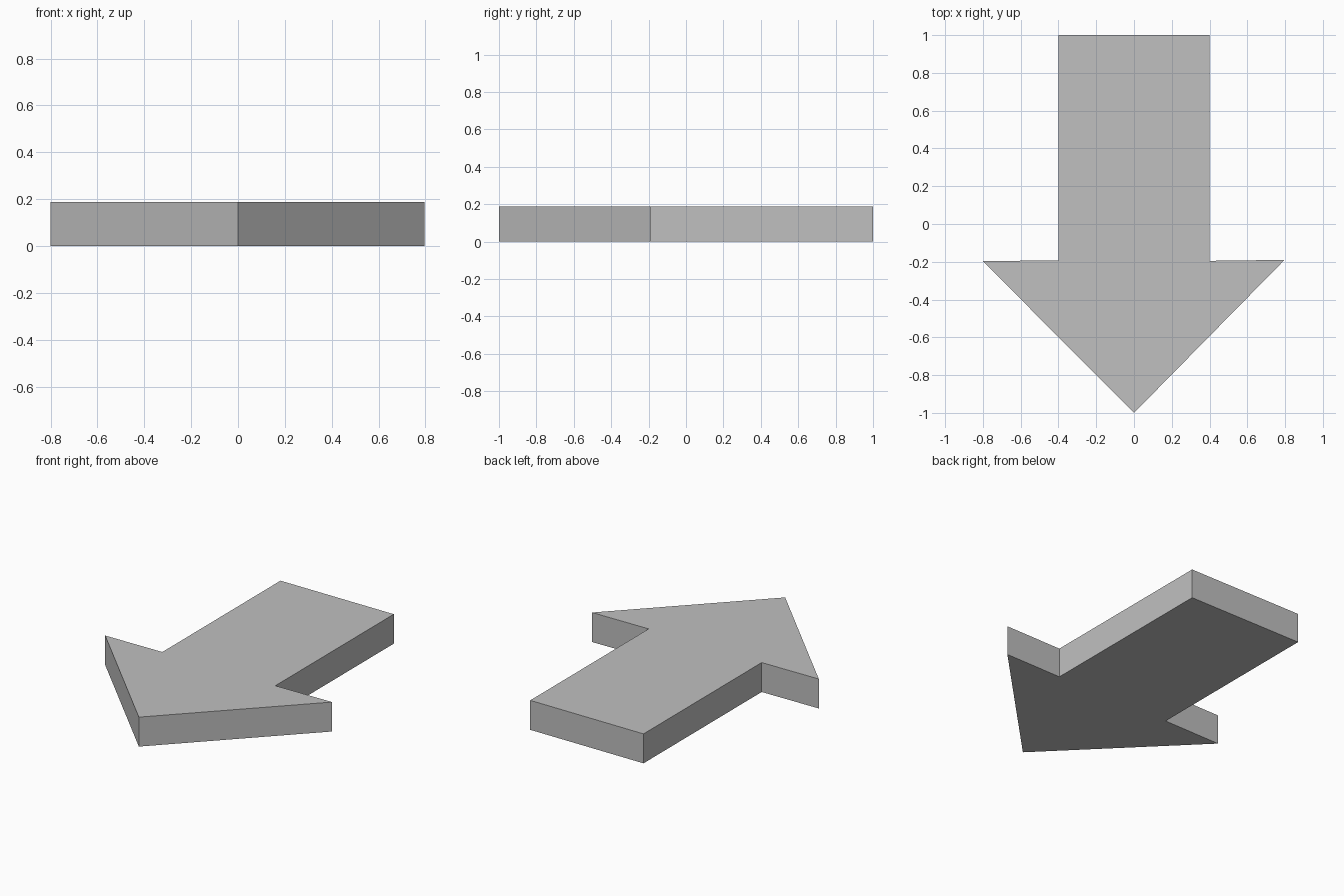
import bpy
import bmesh

cube = bpy.data.objects.get("Cube")
if cube:
    bpy.data.objects.remove(cube, do_unlink=True)

# Plain grey material
grey = bpy.data.materials.new("light_grey")
grey.use_nodes = True
colour = (0.527, 0.527, 0.527, 1.0)
grey.diffuse_color = colour
grey.node_tree.nodes["Principled BSDF"].inputs["Base Color"].default_value = colour

THICKNESS = 0.188

# Arrow outline: tip at the front, shaft running to the back
outline = [
    (0, -1),
    (0.797, -0.19), (0.4, -0.195),
    (0.4, 1), (-0.4, 1),
    (-0.4, -0.192), (-0.8, -0.197),
]

# Flat outline extruded upward into a solid slab
bm = bmesh.new()
base = bm.faces.new([bm.verts.new((x, y, 0)) for x, y in outline])
top = bmesh.ops.extrude_face_region(bm, geom=[base], use_keep_orig=True)["geom"]
bmesh.ops.translate(
    bm, vec=(0, 0, THICKNESS),
    verts=[v for v in top if isinstance(v, bmesh.types.BMVert)])
bmesh.ops.recalc_face_normals(bm, faces=bm.faces)

mesh = bpy.data.meshes.new("arrow")
bm.to_mesh(mesh)
bm.free()
mesh.materials.append(grey)
arrow = bpy.data.objects.new("arrow", mesh)
bpy.context.collection.objects.link(arrow)
